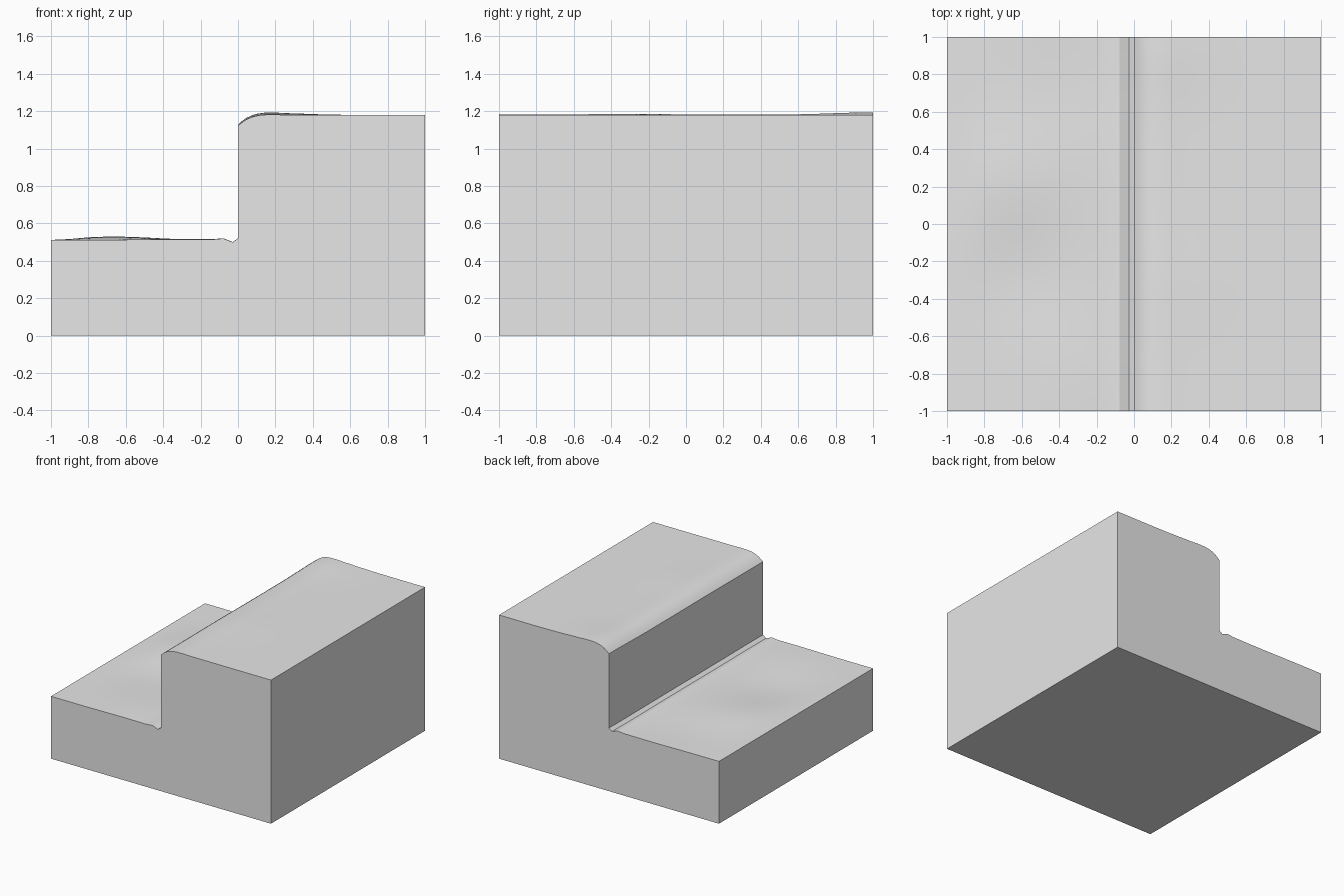
import bpy, bmesh, math

if "Cube" in bpy.data.objects:
    bpy.data.objects.remove(bpy.data.objects["Cube"])

# Terrain step profile: lower ground, trench crease, cliff, rounded lip, upper ground
lower = [(-1 + 0.92 * i / 16, 0.512) for i in range(16)]
crease = [(-0.078, 0.518), (-0.028, 0.499), (0.0, 0.52)]
lip = [(0.0, 1.122), (0.02, 1.139), (0.045, 1.156), (0.075, 1.169),
       (0.105, 1.177), (0.14, 1.181), (0.2, 1.182)]
upper = [(0.2 + 0.8 * i / 14, 1.18) for i in range(1, 15)]
profile = lower + crease + lip + upper
N = 32


# Gentle swells: x, y, radius, height
swells = [(-0.66, 0.25, 0.30, 0.018), (-0.6, -0.3, 0.28, -0.012),
          (-0.3, -0.8, 0.25, 0.006), (-0.35, 0.75, 0.3, -0.008),
          (0.17, 0.95, 0.25, 0.011), (0.25, -0.3, 0.25, 0.004)]


def swell(x, y, is_upper):
    total = 0.0
    for cx, cy, r, h in swells:
        if (cx > 0) == is_upper:
            total += h * math.exp(-((x - cx) ** 2 + (y - cy) ** 2) / (r * r))
    return total * min(1.0, (1 - abs(x)) / 0.2)   # flat at the outer edges


bm = bmesh.new()
rows = []
for j in range(N + 1):
    y = -1 + 2 * j / N
    rows.append([bm.verts.new((x, y, z + swell(x, y, z > 0.8))) for x, z in profile])

# Ground surface and cliff
for a, b in zip(rows, rows[1:]):
    for i in range(len(profile) - 1):
        bm.faces.new((a[i], a[i + 1], b[i + 1], b[i])).smooth = True

# Flat sides and underside
fl, fr, bl, br = [bm.verts.new((x, y, 0)) for y in (-1, 1) for x in (-1, 1)]
bm.faces.new([fl, fr] + rows[0][::-1])
bm.faces.new([br, bl] + rows[-1])
bm.faces.new([bl, fl] + [r[0] for r in rows])
bm.faces.new([fr, br] + [r[-1] for r in rows][::-1])
bm.faces.new((fl, bl, br, fr))
bmesh.ops.recalc_face_normals(bm, faces=bm.faces[:])

# Keep the creases, cliff edges and block edges sharp
sharp_cols = range(len(lower), len(lower) + 4)
for col in sharp_cols:
    for a, b in zip(rows, rows[1:]):
        bm.edges.get((a[col], b[col])).smooth = False
for e in bm.edges:
    if e.calc_face_angle(0) > math.radians(40):
        e.smooth = False

mesh = bpy.data.meshes.new("cliff_block")
bm.to_mesh(mesh)
bm.free()
block = bpy.data.objects.new("cliff_block", mesh)
bpy.context.collection.objects.link(block)

grey = bpy.data.materials.new("light_grey")
grey.diffuse_color = (0.8, 0.8, 0.8, 1)
grey.use_nodes = True
grey.node_tree.nodes["Principled BSDF"].inputs["Base Color"].default_value = grey.diffuse_color
mesh.materials.append(grey)
